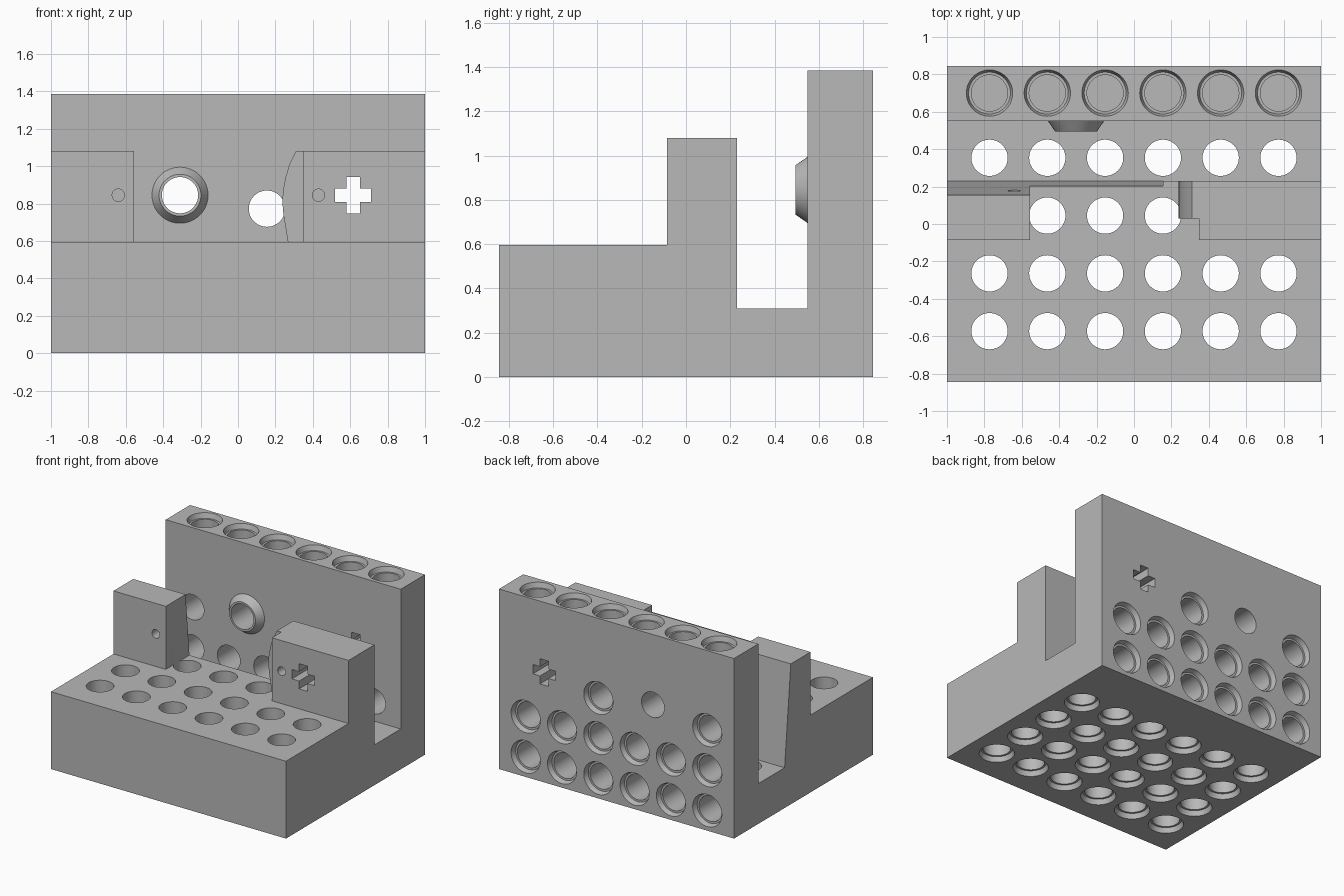
import bpy, bmesh
from math import cos, sin, pi
from mathutils import Vector

cube = bpy.data.objects.get("Cube")
if cube:
    bpy.data.objects.remove(cube, do_unlink=True)

grey = bpy.data.materials.new("plain_grey")
grey.use_nodes = True
COLOUR = (0.48, 0.48, 0.48, 1)
grey.diffuse_color = COLOUR
grey.node_tree.nodes["Principled BSDF"].inputs["Base Color"].default_value = COLOUR


def add_prism(bm, pts, axis, a, b):
    """Extrude a 2D outline along x (outline in y,z) or along y (outline in x,z)."""
    place = (lambda t, u, v: (t, u, v)) if axis == "x" else (lambda t, u, v: (u, t, v))
    ends = [[bm.verts.new(place(t, u, v)) for u, v in pts] for t in (a, b)]
    bridge(bm, ends)


def add_lathe(bm, origin, direction, profile, sides=48):
    """Closed turned solid: profile is (distance along direction, radius) pairs."""
    origin, d = Vector(origin), Vector(direction)
    u = Vector((1, 0, 0))
    w = d.cross(u)
    rings = []
    for dist, r in profile:
        rings.append([bm.verts.new(origin + d * dist + (u * cos(t) + w * sin(t)) * r)
                      for t in (2 * pi * i / sides for i in range(sides))])
    bridge(bm, rings)


def bridge(bm, rings):
    n = len(rings[0])
    for p, q in zip(rings, rings[1:]):
        for i in range(n):
            j = (i + 1) % n
            bm.faces.new((p[i], p[j], q[j], q[i]))
    bm.faces.new(rings[0])
    bm.faces.new(rings[-1])


def make(name, build):
    bm = bmesh.new()
    build(bm)
    bmesh.ops.recalc_face_normals(bm, faces=bm.faces[:])
    me = bpy.data.meshes.new(name)
    bm.to_mesh(me)
    bm.free()
    me.materials.append(grey)
    ob = bpy.data.objects.new(name, me)
    bpy.context.collection.objects.link(ob)
    return ob


def combine(target, other, operation):
    mod = target.modifiers.new(operation.lower(), "BOOLEAN")
    mod.operation, mod.solver, mod.object = operation, "EXACT", other
    bpy.context.view_layer.objects.active = target
    bpy.ops.object.modifier_apply(modifier=mod.name)
    bpy.data.objects.remove(other, do_unlink=True)


# Overall measures
BACK, WALL, SLOT, TOWER = 0.845, 0.55, 0.23, -0.085
DECK, FLOOR, TOP, TOWER_TOP = 0.595, 0.31, 1.385, 1.08
PITCH, BORE, MOUTH = 0.309, 0.097, 0.124
COLUMNS = [(i - 2.5) * PITCH for i in range(6)]
ROWS = [-0.573 + i * PITCH for i in range(4)]
LEVELS = [0.155 + i * PITCH for i in range(3)]
AXLE_Z = 0.845

# Base deck, slot floor and back wall as one side profile
body = make("body", lambda bm: add_prism(bm, [
    (-BACK, 0), (BACK, 0), (BACK, TOP), (WALL, TOP), (WALL, FLOOR),
    (SLOT, FLOOR), (SLOT, DECK), (-BACK, DECK)], "x", -1, 1))


def box_outline(x0, x1):
    return [(x0, 0.5), (x1, 0.5), (x1, TOWER_TOP), (x0, TOWER_TOP)]


# Two towers, the rounded cheek beside one, and the wall boss
parts = [
    make("right_tower", lambda bm: add_prism(bm, box_outline(-1, -0.555), "y", TOWER, SLOT)),
    make("left_tower", lambda bm: add_prism(bm, box_outline(0.348, 1), "y", TOWER, SLOT)),
    make("curved_cheek", lambda bm: add_prism(bm, [
        (0.5, 0.5), (0.5, TOWER_TOP), (0.31, TOWER_TOP), (0.275, 1.01), (0.254, 0.94),
        (0.241, 0.87), (0.237, 0.81), (0.243, 0.74), (0.267, DECK), (0.28, 0.5)],
        "y", 0.03, SLOT)),
    make("wall_boss", lambda bm: add_lathe(
        bm, (-0.31, 0.6, AXLE_Z), (0, -1, 0), [(0, 0.15), (0.05, 0.15), (0.105, 0.112)])),
]
for part in parts:
    combine(body, part, "UNION")

# Sloping rear face of the slot's front side
slope = make("slope_cutter", lambda bm: add_prism(
    bm, [(SLOT, FLOOR), (0.143, 1.2), (0.3, 1.2)], "x", -1.1, 0.155))
combine(body, slope, "DIFFERENCE")


def socket(depth):
    """Flared mouth followed by a straight bore."""
    return [(-0.02, MOUTH), (0, MOUTH), (0.038, 0.112), (0.038, BORE), (depth, BORE)]


def all_holes(bm):
    for x in COLUMNS:
        # Upright holes from below, and blind sockets in the wall top
        for y in ROWS:
            depth = 0.35 if y > SLOT else DECK + 0.005
            add_lathe(bm, (x, y, 0), (0, 0, 1), socket(depth))
        add_lathe(bm, (x, 0.7, TOP), (0, 0, -1), socket(0.28))
        # Sockets in the back of the wall
        add_lathe(bm, (x, BACK, LEVELS[0]), (0, -1, 0), socket(0.29))
        add_lathe(bm, (x, BACK, LEVELS[1]), (0, -1, 0), socket(0.32))
    for x in (COLUMNS[0], COLUMNS[3]):
        add_lathe(bm, (x, BACK, LEVELS[2]), (0, -1, 0), socket(0.32))
    # Plain bore through the boss
    add_lathe(bm, (-0.31, 0.9, AXLE_Z), (0, -1, 0), [(0, BORE), (0.45, BORE)])
    # Small pin holes through the towers
    for x in (-0.64, 0.43):
        add_lathe(bm, (x, -0.15, AXLE_Z), (0, 1, 0), [(0, 0.033), (0.42, 0.033)], 24)
    # Cross-shaped axle hole through tower and wall
    a, b = 0.036, 0.097
    cross = [(a, b), (a, a), (b, a), (b, -a), (a, -a), (a, -b),
             (-a, -b), (-a, -a), (-b, -a), (-b, a), (-a, a), (-a, b)]
    add_prism(bm, [(0.615 + u, AXLE_Z + v) for u, v in cross], "y", -0.2, 0.9)


combine(body, make("hole_cutter", all_holes), "DIFFERENCE")

# Smooth bores with crisp edges
bpy.ops.object.select_all(action="DESELECT")
body.select_set(True)
bpy.context.view_layer.objects.active = body
bpy.ops.object.shade_smooth_by_angle(angle=0.35)
